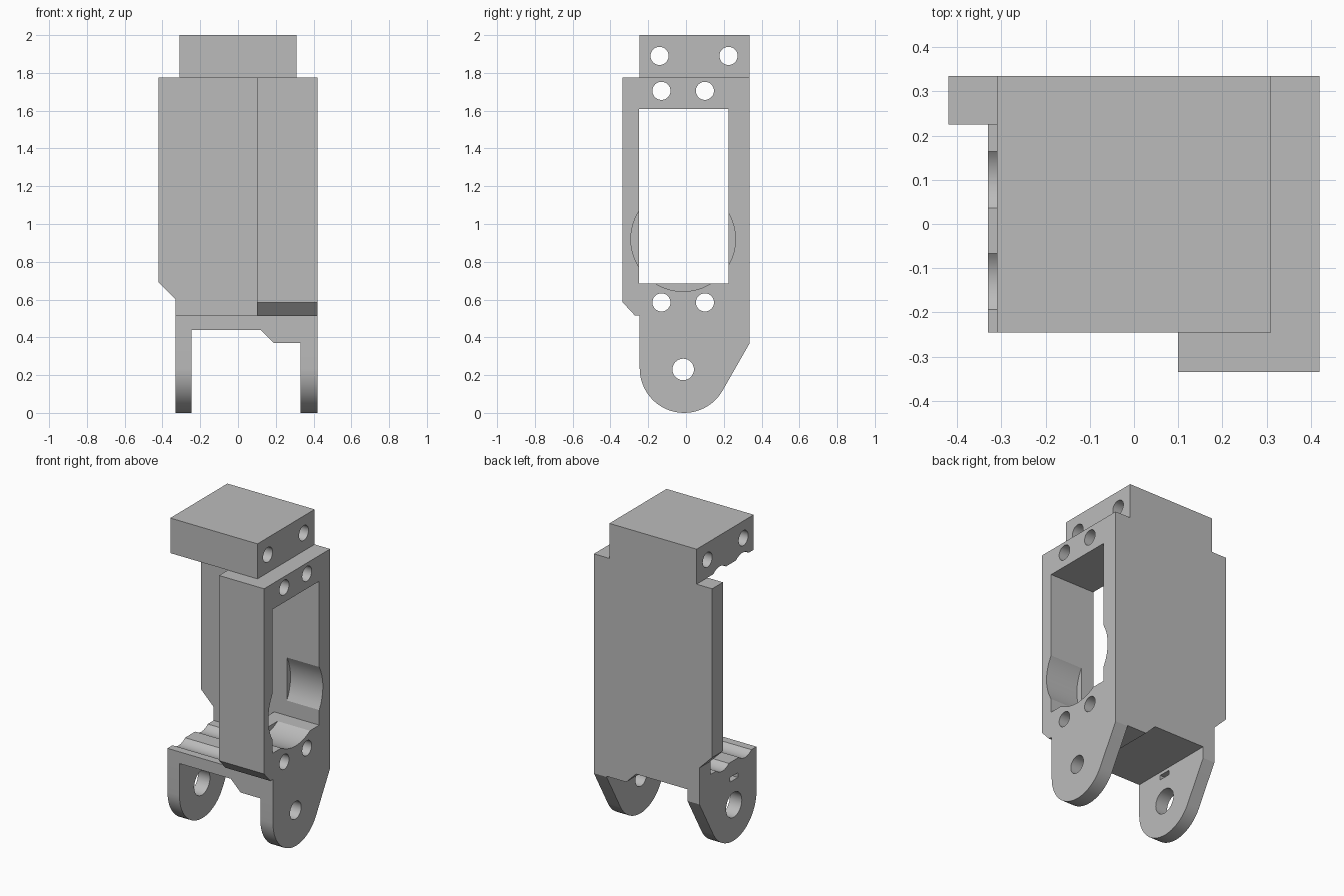
import bpy, bmesh
from math import cos, sin, pi, radians
from mathutils import Vector

if "Cube" in bpy.data.objects:
    bpy.data.objects.remove(bpy.data.objects["Cube"])

grey = bpy.data.materials.new("plain_grey")
grey.use_nodes = True
colour = (0.5, 0.5, 0.5, 1)
grey.diffuse_color = colour
grey.node_tree.nodes["Principled BSDF"].inputs["Base Color"].default_value = colour


def prism(name, profile, axis, start, end):
    """Extrude a profile along x (points are y, z) or along y (points are x, z)."""
    def place(a, b):
        return (start, a, b) if axis == "x" else (a, start, b)
    bm = bmesh.new()
    face = bm.faces.new([bm.verts.new(place(a, b)) for a, b in profile])
    moved = bmesh.ops.extrude_face_region(bm, geom=[face])["geom"]
    step = Vector((end - start, 0, 0) if axis == "x" else (0, end - start, 0))
    bmesh.ops.translate(bm, vec=step, verts=[v for v in moved if isinstance(v, bmesh.types.BMVert)])
    bmesh.ops.recalc_face_normals(bm, faces=bm.faces)
    mesh = bpy.data.meshes.new(name)
    bm.to_mesh(mesh)
    bm.free()
    mesh.materials.append(grey)
    obj = bpy.data.objects.new(name, mesh)
    bpy.context.collection.objects.link(obj)
    return obj


def rect(a0, a1, b0, b1):
    return [(a0, b0), (a1, b0), (a1, b1), (a0, b1)]


def arc(a, b, radius, first=0.0, last=2 * pi, count=32, closed=True):
    steps = count if closed else count - 1
    angles = [first + (last - first) * i / steps for i in range(count)]
    return [(a + radius * cos(t), b + radius * sin(t)) for t in angles]


def combine(target, other, operation):
    mod = target.modifiers.new(operation.lower(), "BOOLEAN")
    mod.operation, mod.solver, mod.object = operation, "EXACT", other
    depsgraph = bpy.context.evaluated_depsgraph_get()
    mesh = bpy.data.meshes.new_from_object(target.evaluated_get(depsgraph))
    target.modifiers.clear()
    target.data = mesh
    bpy.data.objects.remove(other)


FRONT, BACK, SIDE, SHOULDER = -0.245, 0.335, 0.42, 1.775

# Back wall with a chamfered lower corner
bracket = prism("bracket", [(-SIDE, SHOULDER), (SIDE, SHOULDER), (SIDE, 0.45),
                            (-0.33, 0.45), (-0.33, 0.6), (-SIDE, 0.69)], "y", 0.225, BACK)

# Window frame, head block, lower bridge and the two rounded ears
ear = arc(-0.01, 0.235, 0.235, radians(-29.8), -pi, 24, False)
ear = [(BACK, 0.515), (BACK, 0.365)] + ear + [(FRONT, 0.515)]
solids = [
    prism("frame", [(-0.335, SHOULDER), (BACK, SHOULDER), (BACK, 0.515),
                    (-0.27, 0.515), (-0.335, 0.585)], "x", 0.1, SIDE),
    prism("head", rect(FRONT, BACK, SHOULDER, 2), "x", -0.31, 0.31),
    prism("bridge", [(-0.33, 0.515), (SIDE, 0.515), (SIDE, 0.37), (0.19, 0.37),
                     (0.12, 0.44), (-0.33, 0.44)], "y", FRONT, BACK),
    prism("ear_left", ear, "x", 0.33, SIDE),
    prism("ear_right", ear, "x", -0.33, -0.245),
]
for solid in solids:
    combine(bracket, solid, "UNION")

# Window, its round pocket, pivot holes and the small slot
cutters = [
    prism("window", rect(-0.25, 0.225, 0.685, 1.61), "x", 0, 0.5),
    prism("pocket", arc(-0.015, 0.92, 0.277, count=48), "x", 0.19, 0.5),
    prism("pivot_left", arc(-0.015, 0.23, 0.057), "x", 0.3, 0.5),
    prism("pivot_right", arc(-0.015, 0.23, 0.08), "x", -0.5, -0.2),
    prism("slot", rect(-0.055, 0.025, 0.39, 0.42), "x", -0.5, -0.2),
]
# Screw holes in the frame, with wider access grooves beside it
for y in (-0.13, 0.1):
    for z in (0.585, 1.705):
        cutters.append(prism("screw_hole", arc(y, z, 0.048), "x", 0.05, 0.5))
        cutters.append(prism("access_groove", arc(y, z, 0.095), "x", -0.5, 0.1))
# Cross holes through the head
for y in (-0.14, 0.225):
    cutters.append(prism("head_hole", arc(y, 1.89, 0.048), "x", -0.5, 0.5))
for cutter in cutters:
    combine(bracket, cutter, "DIFFERENCE")

# Smooth the curved walls only
bpy.ops.object.select_all(action="DESELECT")
bracket.select_set(True)
bpy.context.view_layer.objects.active = bracket
bpy.ops.object.shade_smooth_by_angle(angle=radians(25))
